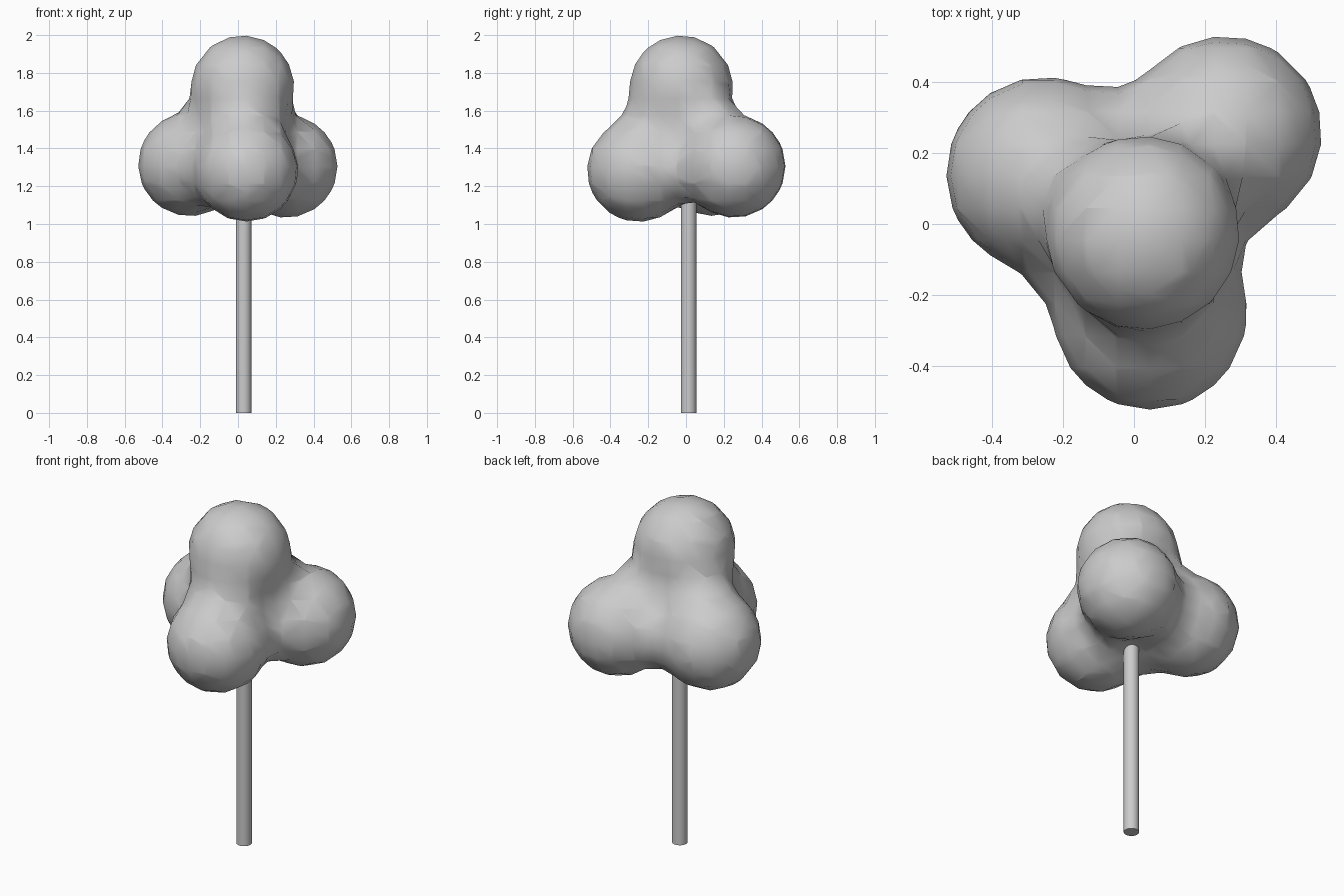
import bpy
import math

cube = bpy.data.objects.get("Cube")
if cube:
    bpy.data.objects.remove(cube, do_unlink=True)

# One plain grey for the whole tree
GREY = (0.6, 0.6, 0.6, 1.0)
grey = bpy.data.materials.new("plain_grey")
grey.use_nodes = True
grey.diffuse_color = GREY
grey.node_tree.nodes["Principled BSDF"].inputs["Base Color"].default_value = GREY


def finish(obj, angle):
    """Assign the material and smooth the object, keeping sharp edges."""
    obj.data.materials.clear()
    obj.data.materials.append(grey)
    bpy.ops.object.select_all(action="DESELECT")
    obj.select_set(True)
    bpy.context.view_layer.objects.active = obj
    bpy.ops.object.shade_smooth_by_angle(angle=math.radians(angle))


# Crown: four blobs that melt into each other
BLOBS = [
    (0.025, -0.025, 1.725),   # top
    (0.045, -0.25, 1.285),    # front
    (-0.255, 0.14, 1.315),    # right
    (0.255, 0.255, 1.305),    # back left
]
meta = bpy.data.metaballs.new("crown_blobs")
meta.resolution = meta.render_resolution = 0.09
meta.threshold = 0.6
for centre in BLOBS:
    blob = meta.elements.new(type="BALL")
    blob.co = centre
    blob.radius = 0.475
    blob.stiffness = 2.0
helper = bpy.data.objects.new("crown_helper", meta)
bpy.context.collection.objects.link(helper)
bpy.context.view_layer.update()
depsgraph = bpy.context.evaluated_depsgraph_get()
crown_mesh = bpy.data.meshes.new_from_object(helper.evaluated_get(depsgraph))
bpy.data.objects.remove(helper, do_unlink=True)
crown = bpy.data.objects.new("crown", crown_mesh)
bpy.context.collection.objects.link(crown)
finish(crown, 80)

# Trunk: a thin straight pole reaching into the crown
TRUNK_TOP = 1.3
bpy.ops.mesh.primitive_cylinder_add(
    vertices=24, radius=0.041, depth=TRUNK_TOP, location=(0.03, 0.014, TRUNK_TOP / 2))
trunk = bpy.context.object
trunk.name = "trunk"
finish(trunk, 40)
